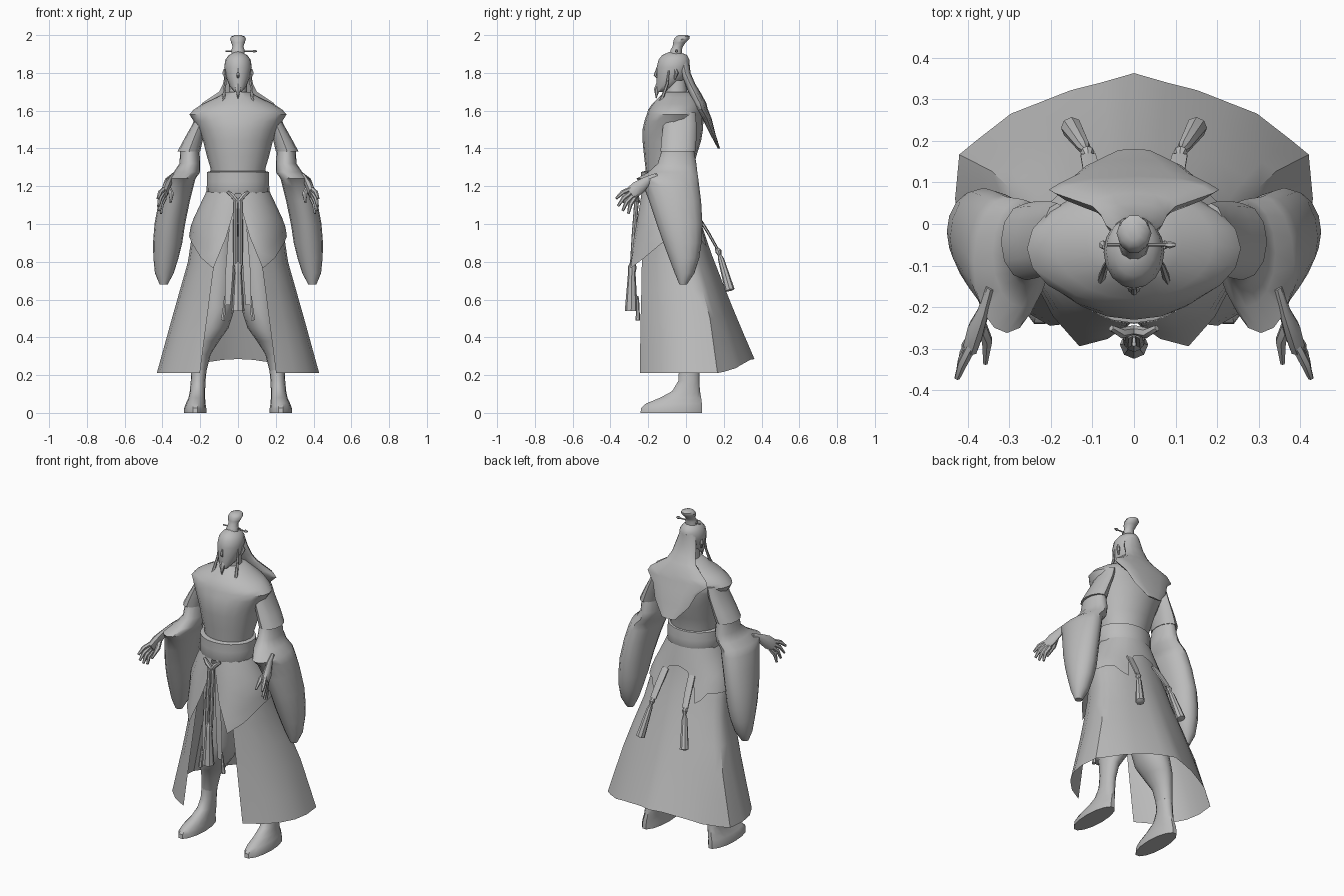
import bpy, bmesh, math
from mathutils import Vector

grey = bpy.data.materials.new("plain_grey")
grey.diffuse_color = (0.5, 0.5, 0.5, 1)


def finish(name, bm, mirror=False, angle=40):
    bmesh.ops.recalc_face_normals(bm, faces=bm.faces)
    me = bpy.data.meshes.new(name)
    bm.to_mesh(me)
    bm.free()
    ob = bpy.data.objects.new(name, me)
    bpy.context.collection.objects.link(ob)
    me.materials.append(grey)
    if mirror:
        ob.modifiers.new("mirror", 'MIRROR').use_clip = True
    bpy.ops.object.select_all(action='DESELECT')
    ob.select_set(True)
    bpy.context.view_layer.objects.active = ob
    bpy.ops.object.shade_smooth_by_angle(angle=math.radians(angle))
    return ob


def skin(bm, rings, closed=True, cap=True):
    rows = [[bm.verts.new(p) for p in r] for r in rings]
    n = len(rows[0])
    for a, b in zip(rows, rows[1:]):
        for i in range(n if closed else n - 1):
            j = (i + 1) % n
            bm.faces.new((a[i], a[j], b[j], b[i]))
    if cap:
        bm.faces.new(rows[0])
        bm.faces.new(rows[-1])
    return rows


def stack(name, rows, n=16, mirror=False, cap=True, angle=40):
    """Loft of level ellipses given as (z, x0, x1, y0, y1)."""
    bm = bmesh.new()
    rings = []
    for z, x0, x1, y0, y1 in rows:
        rings.append([((x0 + x1) / 2 + (x1 - x0) / 2 * math.cos(t), (y0 + y1) / 2 + (y1 - y0) / 2 * math.sin(t), z)
                      for t in (math.tau * i / n for i in range(n))])
    skin(bm, rings, True, cap)
    return finish(name, bm, mirror, angle)


def centred(name, rows, n=16, **kw):
    return stack(name, [(z, -w, w, y0, y1) for z, w, y0, y1 in rows], n, **kw)


def tube(name, pts, radii, n=8, mirror=True, flat=1.0):
    """Round or flattened rod along a short path."""
    bm = bmesh.new()
    P = [Vector(p) for p in pts]
    rings = []
    for i, p in enumerate(P):
        d = (P[min(i + 1, len(P) - 1)] - P[max(i - 1, 0)]).normalized()
        side = d.cross(Vector((1, 0, 0)))
        side = side.normalized() if side.length > 0.1 else Vector((0, 1, 0))
        up = side.cross(d).normalized()
        r = radii[i]
        rings.append([p + side * r * math.cos(math.tau * k / n) + up * r * flat * math.sin(math.tau * k / n)
                      for k in range(n)])
    skin(bm, rings)
    return finish(name, bm, mirror)


# Head, neck and face
centred("head", [(1.70, .02, -.155, -.11), (1.73, .045, -.158, -.05), (1.78, .064, -.155, 0),
                 (1.83, .073, -.155, .02), (1.87, .067, -.145, .018), (1.895, .048, -.125, .005),
                 (1.912, .015, -.085, -.04)], angle=60)
centred("neck", [(1.60, .07, -.12, .02), (1.67, .05, -.11, .01), (1.76, .045, -.1, 0)], 12)
tube("nose", [(0, -.152, 1.825), (0, -.163, 1.787), (0, -.15, 1.775)], [.005, .009, .006], 6, False)
tube("beard", [(0, -.14, 1.735), (0, -.155, 1.71), (0, -.158, 1.665)], [.02, .015, .002], 6, False)
tube("ear", [(.071, -.055, 1.82), (.074, -.05, 1.80), (.064, -.06, 1.765)], [.006, .011, .005], 6)

# Hair, topknot and pin
centred("long_hair", [(1.86, .05, -.05, .018), (1.80, .068, -.03, .024), (1.74, .08, -.005, .05),
                      (1.70, .10, .01, .075), (1.64, .19, .04, .108), (1.61, .205, .05, .115),
                      (1.56, .15, .085, .135), (1.48, .115, .125, .155), (1.40, .045, .168, .18)], 12)
tube("side_lock", [(.064, -.09, 1.82), (.068, -.1, 1.74), (.076, -.125, 1.67), (.092, -.165, 1.61)],
     [.004, .007, .009, .002], 6)
centred("topknot", [(1.89, .036, -.09, -.02), (1.925, .034, -.082, -.02), (1.94, .028, -.072, -.015),
                    (1.96, .036, -.07, .0), (1.98, .042, -.065, .02), (1.992, .036, -.055, .022),
                    (2.0, .016, -.04, .01)], 10)
tube("hair_pin", [(-.065, -.05, 1.915), (.075, -.05, 1.915), (.085, -.05, 1.915), (.1, -.05, 1.915)],
     [.004, .004, .009, .004], 6, False)

# Upper robe with broad pointed shoulders
centred("robe_body", [(1.25, .14, -.21, .035), (1.30, .147, -.215, .04), (1.36, .165, -.222, .055),
                      (1.44, .185, -.23, .08), (1.50, .21, -.23, .09), (1.545, .235, -.22, .092),
                      (1.58, .257, -.208, .09), (1.605, .235, -.2, .09), (1.635, .19, -.18, .085),
                      (1.67, .115, -.145, .06), (1.70, .06, -.115, .03)], 20)

# Sleeves
stack("short_sleeve", [(1.59, .15, .22, -.11, .05), (1.53, .165, .24, -.12, .055),
                       (1.45, .185, .285, -.13, .055), (1.385, .2, .32, -.135, .05)], 12, True)
stack("wide_sleeve", [(1.40, .205, .305, -.125, .04), (1.32, .2, .31, -.15, .055), (1.275, .2, .34, -.2, .06),
                      (1.24, .225, .385, -.262, .065), (1.20, .235, .4, -.225, .07), (1.12, .255, .42, -.195, .08),
                      (1.0, .28, .442, -.155, .087), (.9, .295, .45, -.12, .082), (.82, .315, .448, -.09, .07),
                      (.74, .34, .44, -.06, .045), (.68, .372, .415, -.035, .005)], 16, True)

# Hands
tube("palm", [(.345, -.15, 1.25), (.362, -.21, 1.225), (.38, -.255, 1.19), (.392, -.295, 1.16)],
     [.022, .026, .038, .034], 8, True, .55)
knuckles = [(.388, -.29, 1.187), (.392, -.288, 1.17), (.392, -.282, 1.153), (.388, -.272, 1.14)]
tips = [(.425, -.37, 1.135), (.422, -.36, 1.095), (.415, -.335, 1.07), (.408, -.305, 1.055)]
for i, (k, t) in enumerate(zip(knuckles, tips)):
    mid = Vector(k).lerp(Vector(t), .5) + Vector((.006, -.006, .006))
    tube(f"finger_{i + 1}", [k, mid, t], [.013, .012, .007], 6)
tube("thumb", [(.37, -.24, 1.19), (.353, -.28, 1.16), (.357, -.335, 1.115)], [.016, .014, .006], 6)

# Waist belt
centred("waist_belt", [(1.16, .16, -.235, .045), (1.17, .166, -.24, .05), (1.225, .165, -.238, .05),
                       (1.275, .165, -.238, .045), (1.28, .145, -.22, .035)], 20)

# Skirt shape by height: z, half width, front y, back y
PROFILE = [(1.18, .15, -.22, .04), (1.0, .235, -.24, .08), (.8, .265, -.265, .15), (.5, .35, -.28, .27),
           (.21, .43, -.285, .395)]
# Faceted back outline at the hem: fraction of width, fraction of depth
BACK = [(0, 1), (.37, .845), (.7, .635), (.977, .32), (1, 0)]


def between(table, v):
    for p, q in zip(table, table[1:]):
        if (v - p[0]) * (v - q[0]) <= 1e-9:
            break
    t = (v - p[0]) / (q[0] - p[0])
    return [a + (b - a) * t for a, b in zip(p[1:], q[1:])]


def skirt_point(z, a, off=0.0):
    w, f, b = between(PROFILE, z)
    c, s = math.cos(a), math.sin(a)
    k = min(1, max(0, (1.1 - z) / .6))
    mid = .06 * k + (f + b) / 2 * (1 - k)
    if s > 0:
        s += (between(BACK, min(1, max(0, c)))[0] - s) * k
        return ((w + off) * c, mid + (b - mid + off) * s, z)
    return ((w + off) * c, mid + (mid - f + off) * s, z)


# Long skirt, open at the front
bm = bmesh.new()
rings = []
for z, edge in [(1.17, -78), (1.08, -72), (1.0, -68), (.9, -64), (.8, -62), (.65, -62), (.5, -62), (.35, -62), (.21, -62)]:
    row = []
    for a in [edge, edge * .75, edge * .5, edge * .25, 0, 12.3, 28, 45.6, 57, 68.3, 79, 90]:
        a = math.radians(a)
        lift = .075 * max(0, math.sin(a)) ** 3 * (1.17 - z) / .96
        row.append(skirt_point(z + lift, a))
    rings.append(row)
skin(bm, rings, False, False)
finish("long_skirt", bm, True)

# Over-skirt with pointed hem; each column has angle, hem height, forward flare
bm = bmesh.new()
hem = [(-85, 1.08, 0), (-76, .93, .02), (-63, .765, .045), (-45, .82, .025), (-22, .90, .01), (0, .935, 0),
       (25, .94, 0), (42, .94, 0), (52, .90, 0), (60, .88, 0), (64, .98, 0), (74, 1.05, 0), (90, 1.07, 0)]
skin(bm, [[Vector(skirt_point(1.18 + (h - 1.18) * k / 5, math.radians(a), .014)) - Vector((0, f * k / 5, 0))
           for a, h, f in hem] for k in range(6)], False, False)
finish("over_skirt", bm, True)

# Rear straps and tassels
tube("rear_strap", [(.09, .07, 1.03), (.10, .12, .95), (.11, .165, .87)], [.008, .008, .007], 6, True, 3)
tube("rear_tassel", [(.11, .16, .875), (.112, .172, .855), (.115, .178, .835), (.12, .185, .815),
                     (.15, .232, .65), (.15, .233, .645)], [.008, .017, .009, .016, .026, .01], 8)

# Front knot, cords, tassel and hanging panels
tube("knot_loop", [(.0, -.255, 1.115), (.03, -.262, 1.15), (.055, -.25, 1.17)], [.012, .013, .008], 6)
tube("front_cord", [(.012, -.262, 1.12), (.014, -.275, .95), (.014, -.285, .78)], [.012, .012, .012], 8)
tube("front_tassel", [(0, -.28, .80), (0, -.285, .77), (0, -.287, .74), (0, -.29, .54)],
     [.014, .023, .02, .034], 8, False)
bm = bmesh.new()
skin(bm, [[(x, y, z) for x in (a, (a + b) / 2, b)] for z, y, a, b in
          [(1.14, -.235, .005, .03), (.9, -.25, .02, .055), (.7, -.255, .03, .07), (.57, -.255, .04, .068)]],
     False, False)
finish("front_panel", bm, True)
tube("panel_tassel", [(.07, -.255, .62), (.07, -.255, .58), (.08, -.255, .49)], [.004, .008, .012], 6)

# Trousers and boots
stack("trouser_leg", [(1.0, 0, .19, -.14, .05), (.75, .005, .2, -.13, .08), (.56, .015, .21, -.125, .105),
                      (.45, .05, .225, -.115, .115), (.38, .1, .238, -.085, .105), (.31, .145, .245, -.05, .082),
                      (.22, .167, .247, -.037, .072)], 14, True)
stack("boot", [(0, .168, .285, -.245, .09), (.025, .168, .285, -.242, .09), (.05, .172, .276, -.215, .088),
               (.08, .174, .262, -.14, .083), (.115, .174, .255, -.075, .076), (.17, .172, .25, -.042, .072),
               (.24, .165, .247, -.038, .072)], 14, True)
